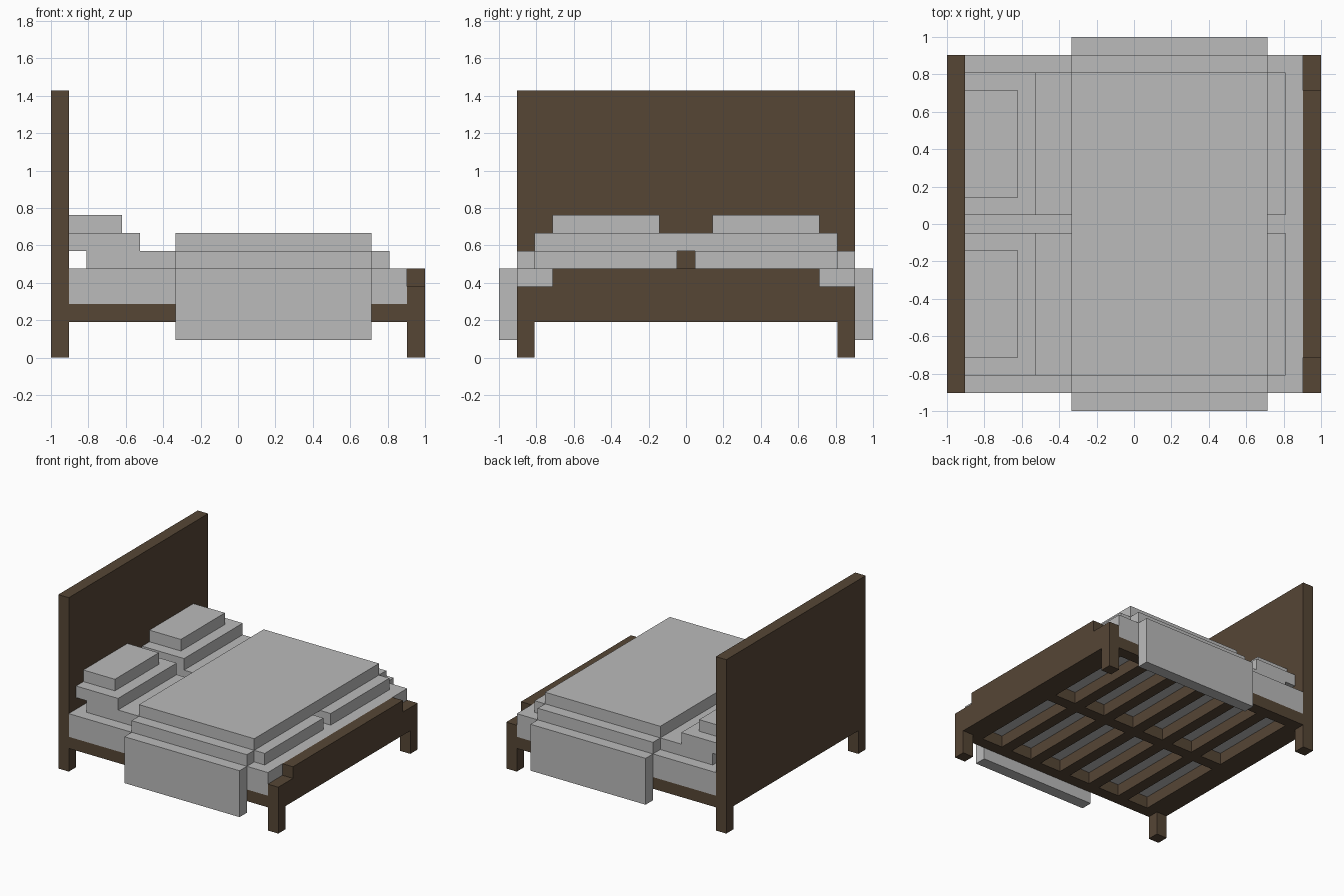
import bpy, bmesh

cube = bpy.data.objects.get("Cube")
if cube:
    bpy.data.objects.remove(cube, do_unlink=True)

U = 2 / 21          # one block of the model's grid
HALF = 9.5          # half the bed width, in blocks


def material(name, rgb):
    m = bpy.data.materials.new(name)
    m.use_nodes = True
    m.diffuse_color = (*rgb, 1)
    m.node_tree.nodes["Principled BSDF"].inputs["Base Color"].default_value = (*rgb, 1)
    return m


wood = material("dark_wood", (0.093, 0.061, 0.036))
linen = material("grey_linen", (0.497, 0.497, 0.497))


def extrude(name, profile, x0, x1, mat):
    """Extrude a (y, z) outline along x; all sizes in blocks, x from the head end."""
    bm = bmesh.new()
    face = bm.faces.new([bm.verts.new((x0 * U - 1, y * U, z * U)) for y, z in profile])
    moved = bmesh.ops.extrude_face_region(bm, geom=[face])["geom"]
    bmesh.ops.translate(bm, vec=((x1 - x0) * U, 0, 0),
                        verts=[v for v in moved if isinstance(v, bmesh.types.BMVert)])
    bmesh.ops.recalc_face_normals(bm, faces=bm.faces)
    mesh = bpy.data.meshes.new(name)
    bm.to_mesh(mesh)
    bm.free()
    mesh.materials.append(mat)
    obj = bpy.data.objects.new(name, mesh)
    bpy.context.collection.objects.link(obj)
    return obj


def box(name, x, y, z, mat):
    return extrude(name, [(y[0], z[0]), (y[1], z[0]), (y[1], z[1]), (y[0], z[1])], *x, mat)


def pair(name, x, y, z, mat):
    """A box on the left (+y) half and its mirror on the other half."""
    box(name + "_back", x, y, z, mat)
    box(name + "_front", x, (-y[1], -y[0]), z, mat)


def board(name, half_outline, x0, x1):
    mirrored = [(-y, z) for y, z in reversed(half_outline)]
    return extrude(name, half_outline + mirrored, x0, x1, wood)


# Headboard and footboard, each with its two legs
leg = [(HALF - 1, 2), (HALF - 1, 0), (HALF, 0)]
board("headboard", leg + [(HALF, 15)], 0, 1)
board("footboard", leg + [(HALF, 4), (HALF - 2, 4), (HALF - 2, 5)], 20, 21)

# Base frame: side rails, centre beam and cross slats
pair("side_rail", (1, 20), (HALF - 1, HALF), (2, 3), wood)
box("centre_beam", (1, 20), (-0.5, 0.5), (2, 3), wood)
for i in range(7):
    pair(f"slat_{i + 1}", (1 + 3 * i, 2 + 3 * i), (0.5, HALF - 1), (2, 3), wood)

# Mattress and the two toppers with a gap between them
box("mattress", (1, 20), (-HALF, HALF), (3, 5), linen)
pair("topper", (2, 19), (0.5, HALF - 1), (5, 6), linen)

# Pillows, stepped in two layers
pair("pillow_base", (1, 5), (0.5, HALF - 1), (6, 7), linen)
pair("pillow_top", (1, 4), (1.5, HALF - 2), (7, 8), linen)

# Blanket: top, stepped edges and hanging sides
box("blanket_top", (7, 18), (-HALF + 1, HALF - 1), (6, 7), linen)
pair("blanket_edge", (7, 18), (HALF - 1, HALF), (5, 6), linen)
pair("blanket_drape", (7, 18), (HALF, HALF + 1), (1, 5), linen)
